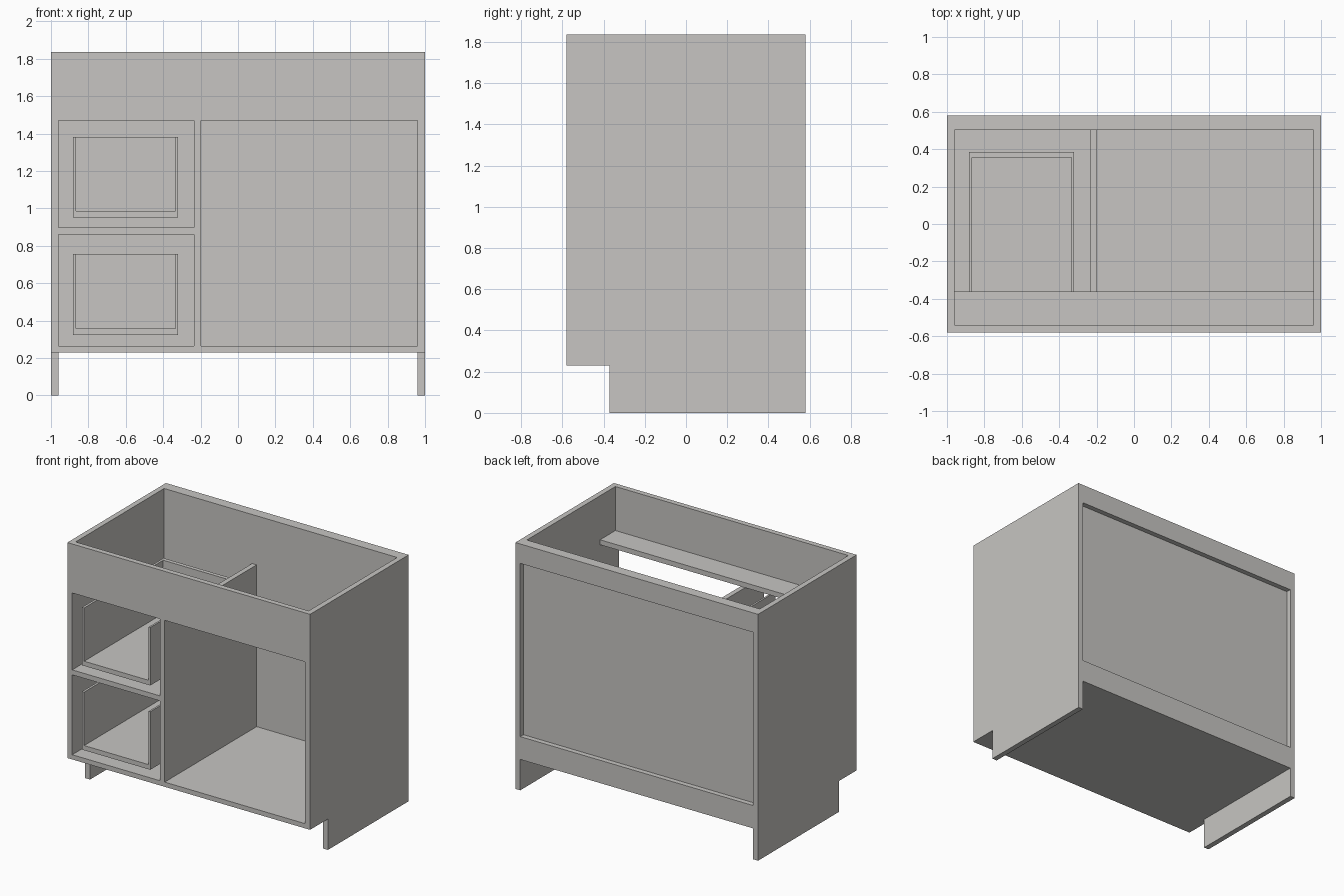
import bpy, bmesh

if "Cube" in bpy.data.objects:
    bpy.data.objects.remove(bpy.data.objects["Cube"])

mat = bpy.data.materials.new("warm_grey")
mat.diffuse_color = (0.57, 0.56, 0.54, 1)
mat.use_nodes = True
mat.node_tree.nodes["Principled BSDF"].inputs["Base Color"].default_value = mat.diffuse_color


def finish(name, bm):
    bmesh.ops.recalc_face_normals(bm, faces=bm.faces)
    mesh = bpy.data.meshes.new(name)
    bm.to_mesh(mesh)
    bm.free()
    mesh.materials.append(mat)
    obj = bpy.data.objects.new(name, mesh)
    bpy.context.collection.objects.link(obj)
    return obj


def board(name, x, y, z):
    """Box between the given (min, max) ranges."""
    bm = bmesh.new()
    bmesh.ops.create_cube(bm, size=1)
    for v in bm.verts:
        for i, (lo, hi) in enumerate((x, y, z)):
            v.co[i] = lo if v.co[i] < 0 else hi
    return finish(name, bm)


def side_panel(name, x0, x1):
    """Cabinet side with the toe notch at the lower front."""
    outline = [(-0.58, 0.23), (-0.37, 0.23), (-0.37, 0), (0.58, 0), (0.58, TOP), (-0.58, TOP)]
    bm = bmesh.new()
    face = bm.faces.new([bm.verts.new((x0, y, z)) for y, z in outline])
    ext = bmesh.ops.extrude_face_region(bm, geom=[face])["geom"]
    verts = [v for v in ext if isinstance(v, bmesh.types.BMVert)]
    bmesh.ops.translate(bm, verts=verts, vec=(x1 - x0, 0, 0))
    return finish(name, bm)


TOP = 1.835
INNER = (-0.96, 0.96)

# Sides
side_panel("left_side", -1, -0.96)
side_panel("right_side", 0.96, 1)

# Carcass floor, front fascia and the stretcher behind it
board("floor_panel", INNER, (-0.58, 0.58), (0.23, 0.265))
board("front_fascia", INNER, (-0.58, -0.54), (1.47, TOP))
board("front_stretcher", INNER, (-0.54, -0.36), (1.47, 1.507))

# Recessed back with rails above and below
board("back_panel", INNER, (0.502, 0.542), (0.265, TOP))
board("back_top_rail", INNER, (0.542, 0.58), (1.69, TOP))
board("back_bottom_rail", INNER, (0.542, 0.58), (0.265, 0.40))

# Divider and drawer shelf
board("divider", (-0.235, -0.198), (-0.58, 0.502), (0.265, 1.47))
board("drawer_shelf", (-0.96, -0.235), (-0.58, 0.502), (0.86, 0.897))

# Two open-fronted drawer boxes
DX0, DX1, DY0, DY1 = -0.883, -0.32, -0.575, 0.385
for label, z0, z1 in (("lower", 0.322, 0.755), ("upper", 0.95, 1.382)):
    floor = z0 + 0.035
    board(label + "_drawer_bottom", (DX0, DX1), (DY0, DY1), (z0, floor))
    board(label + "_drawer_left", (DX0, DX0 + 0.018), (DY0, DY1), (floor, z1))
    board(label + "_drawer_right", (DX1 - 0.014, DX1), (DY0, DY1), (floor, z1))
    board(label + "_drawer_back", (DX0 + 0.018, DX1 - 0.014), (0.355, DY1), (floor, z1))
